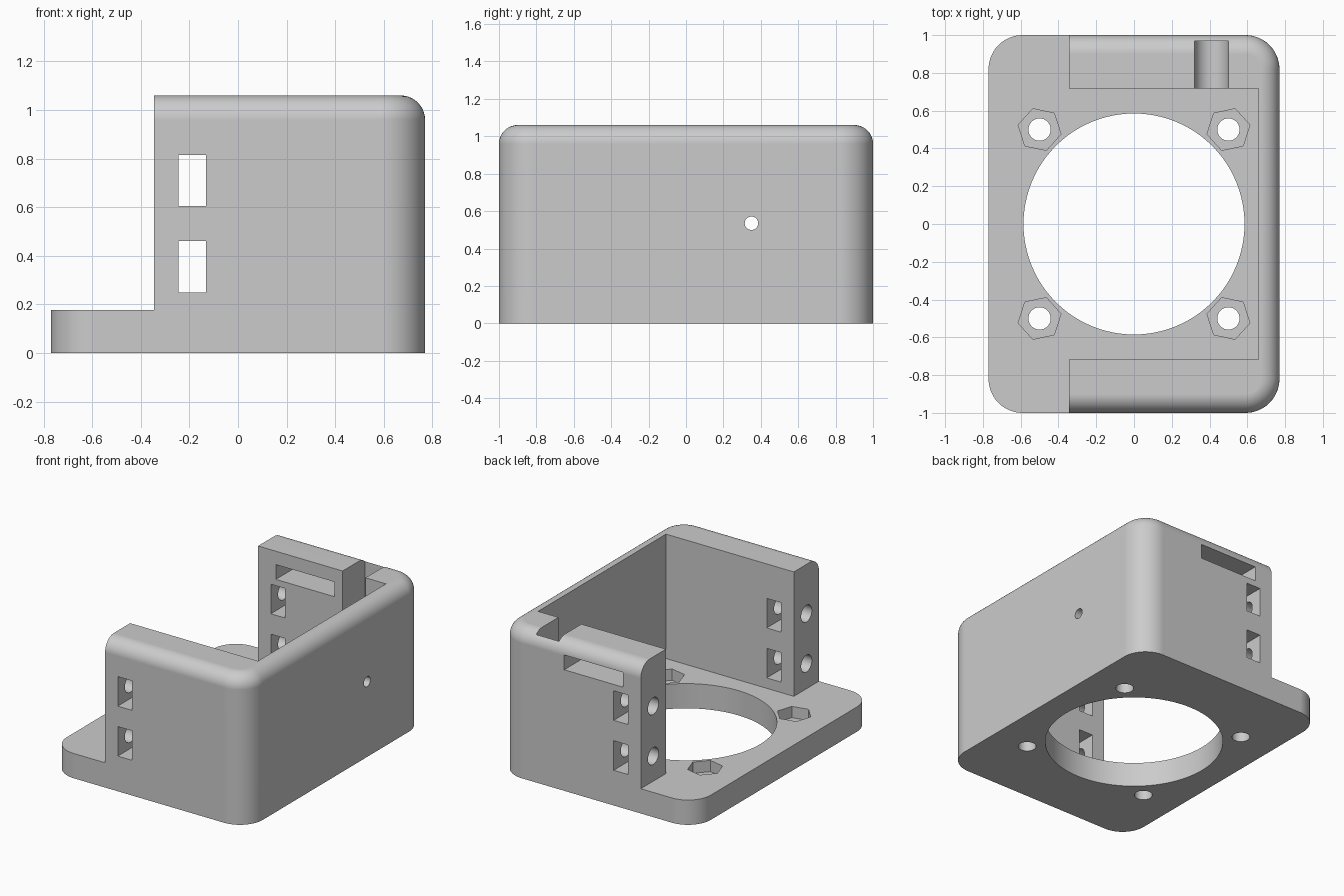
import bpy, bmesh, math
from mathutils import Matrix

if "Cube" in bpy.data.objects:
    bpy.data.objects.remove(bpy.data.objects["Cube"], do_unlink=True)

HX, HY, TOP, BASE = 0.77, 1.0, 1.06, 0.176
WALL_X, INNER_X, INNER_Y = -0.345, 0.66, 0.718

grey = bpy.data.materials.new("light_grey_plastic")
grey.use_nodes = True
colour = (0.6, 0.6, 0.6, 1)
grey.diffuse_color = colour
grey.node_tree.nodes["Principled BSDF"].inputs["Base Color"].default_value = colour


def finish(bm, name):
    bmesh.ops.recalc_face_normals(bm, faces=bm.faces)
    mesh = bpy.data.meshes.new(name)
    bm.to_mesh(mesh)
    bm.free()
    mesh.materials.append(grey)
    obj = bpy.data.objects.new(name, mesh)
    bpy.context.collection.objects.link(obj)
    return obj


def prism(points, axis, start, end):
    """Extrude a 2D outline along x, y or z."""
    place = {"x": lambda a, b, d: (d, a, b),
             "y": lambda a, b, d: (a, d, b),
             "z": lambda a, b, d: (a, b, d)}[axis]
    bm = bmesh.new()
    face = bm.faces.new([bm.verts.new(place(a, b, start)) for a, b in points])
    ext = bmesh.ops.extrude_face_region(bm, geom=[face])
    verts = [v for v in ext["geom"] if isinstance(v, bmesh.types.BMVert)]
    bmesh.ops.translate(bm, verts=verts, vec=place(0, 0, end - start))
    return finish(bm, "cutter")


def rect(a0, a1, b0, b1):
    return [(a0, b0), (a1, b0), (a1, b1), (a0, b1)]


def ring(a, b, r, n=48, turn=0.0):
    return [(a + r * math.cos(turn + math.tau * i / n),
             b + r * math.sin(turn + math.tau * i / n)) for i in range(n)]


def cut(cutter):
    mod = body.modifiers.new("cut", "BOOLEAN")
    mod.operation, mod.solver, mod.object = "DIFFERENCE", "EXACT", cutter
    bpy.ops.object.modifier_apply(modifier=mod.name)
    bpy.data.objects.remove(cutter, do_unlink=True)


# Rounded outer block: vertical corners first, then the top rim
bm = bmesh.new()
bmesh.ops.create_cube(bm, size=1, matrix=Matrix.Translation((0, 0, TOP / 2))
                      @ Matrix.Diagonal((2 * HX, 2 * HY, TOP, 1)))
upright = [e for e in bm.edges if abs(e.verts[0].co.z - e.verts[1].co.z) > 0.5]
bmesh.ops.bevel(bm, geom=upright, offset=0.18, segments=14, profile=0.5, affect="EDGES")
rim = [e for e in bm.edges if all(v.co.z > TOP - 0.001 for v in e.verts)]
bmesh.ops.bevel(bm, geom=rim, offset=0.1, segments=10, profile=0.5, affect="EDGES")
body = finish(bm, "fan_housing")
bpy.ops.object.select_all(action="DESELECT")
bpy.context.view_layer.objects.active = body
body.select_set(True)

# Open interior and the open left end above the base plate
cut(prism([(-2, -2), (WALL_X, -2), (WALL_X, -INNER_Y), (INNER_X, -INNER_Y),
           (INNER_X, INNER_Y), (WALL_X, INNER_Y), (WALL_X, 2), (-2, 2)],
          "z", BASE, 2))

# Large round opening in the base
cut(prism(ring(0, 0, 0.585, 96), "z", -0.5, 0.5))

# Corner screw holes with hexagonal nut pockets
for sx in (-1, 1):
    for sy in (-1, 1):
        cut(prism(ring(sx * 0.5, sy * 0.5, 0.059, 32), "z", -0.5, 0.5))
        turn = math.radians(12) * sx * sy
        cut(prism(ring(sx * 0.5, sy * 0.5, 0.116, 6, turn), "z", BASE - 0.08, 0.5))

# Nut windows through both side walls, with screw holes from the wall ends
for z in (0.355, 0.71):
    cut(prism(rect(-0.245, -0.132, z - 0.105, z + 0.105), "y", -2, 2))
    for y in (-0.86, 0.86):
        cut(prism(ring(y, z, 0.06, 32), "x", -0.6, 0.0))

# Strap slot near the top of the back wall
cut(prism(rect(-0.205, 0.257, 0.86, 0.965), "y", 0.5, 1.5))

# Round-bottomed cable channel, leaving a thin outer skin
arc = [(0.41 + 0.09 * math.cos(t), 0.53 + 0.09 * math.sin(t))
       for t in (math.pi + math.pi * i / 20 for i in range(21))]
cut(prism(arc + [(0.5, 1.5), (0.32, 1.5)], "y", 0.5, 0.968))

# Small cable hole in the long wall
cut(prism(ring(0.35, 0.535, 0.036, 32), "x", 0.5, 1.0))

bpy.ops.object.shade_smooth_by_angle(angle=math.radians(25))
weighted = body.modifiers.new("weighted_normals", "WEIGHTED_NORMAL")
weighted.keep_sharp = True
